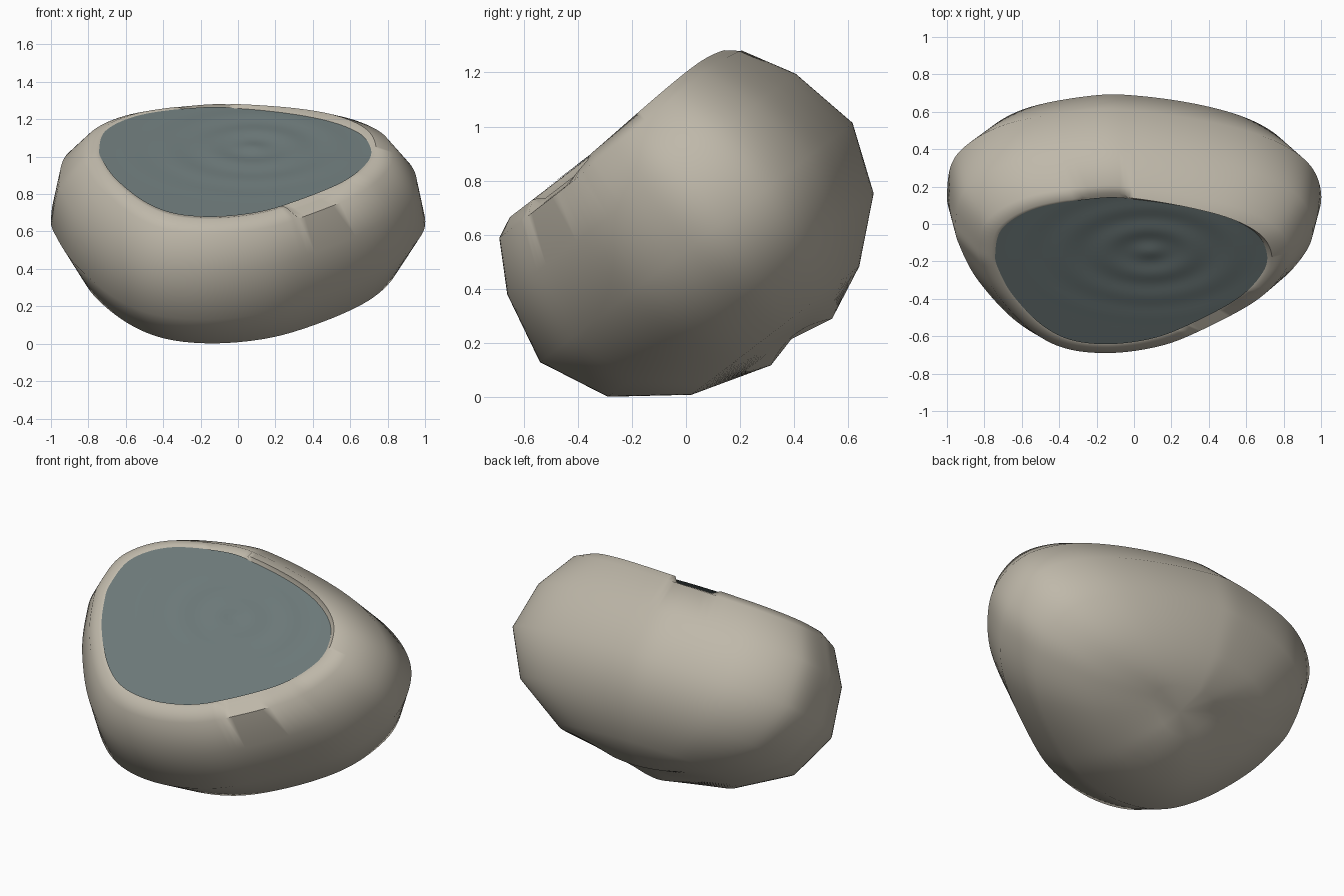
import bpy, bmesh, math
from mathutils import Vector

if "Cube" in bpy.data.objects:
    bpy.data.objects.remove(bpy.data.objects["Cube"])

# Rounded-triangle outline of the stone, normalised to +-1
KEY = [(-1, .23), (-.945, .59), (-.69, .865), (-.255, 1), (.02, .99), (.43, .88), (.73, .73),
       (.93, .51), (1, .23), (.96, -.04), (.78, -.38), (.43, -.73), (.16, -.92), (-.16, -1),
       (-.45, -.94), (-.67, -.72), (-.87, -.33), (-.97, 0)]
SUB = 8


def smooth_outline():
    pts = [Vector(p) for p in KEY]
    n, out = len(pts), []
    for i in range(n):
        a, b, c, d = (pts[(i + k) % n] for k in (-1, 0, 1, 2))
        for s in range(SUB):
            t = s / SUB
            out.append(.5 * (2 * b + (c - a) * t + (2 * a - 5 * b + 4 * c - d) * t * t
                             + (3 * b - a - 3 * c + d) * t ** 3))
    return out


OUT = smooth_outline()
TILT = math.atan(.765)
C, S = math.cos(TILT), math.sin(TILT)


def place(x, t, h):
    """x across, t up the slope, h along the face normal"""
    return Vector((x, C * t - S * h, S * t + C * h))


def loft(name, rings, first, last, color):
    bm = bmesh.new()
    loops = [[bm.verts.new(p) for p in r] for r in rings]
    n = len(OUT)
    for a, b in zip(loops, loops[1:]):
        for i in range(n):
            j = (i + 1) % n
            bm.faces.new((a[i], a[j], b[j], b[i]))
    for tip, loop in ((first, loops[0]), (last, loops[-1])):
        if tip is not None:
            v = bm.verts.new(tip)
            for i in range(n):
                bm.faces.new((loop[i], loop[(i + 1) % n], v))
    bmesh.ops.recalc_face_normals(bm, faces=bm.faces)
    me = bpy.data.meshes.new(name)
    bm.to_mesh(me)
    bm.free()
    ob = bpy.data.objects.new(name, me)
    bpy.context.collection.objects.link(ob)
    mat = bpy.data.materials.new(name + "_colour")
    mat.diffuse_color = (*color, 1)
    mat.use_nodes = True
    mat.node_tree.nodes["Principled BSDF"].inputs["Base Color"].default_value = mat.diffuse_color
    me.materials.append(mat)
    bpy.context.view_layer.objects.active = ob
    ob.select_set(True)
    bpy.ops.object.shade_smooth_by_angle(angle=math.radians(60))
    ob.select_set(False)
    return ob


def ring(w, tc, ht, h, xc=0.0, roundness=0.0):
    f = h if callable(h) else (lambda p: h)
    pts = []
    for p in OUT:
        q = p * (1 + roundness * (1 / p.length - 1))
        pts.append(place(xc + w * q.x, tc + ht * q.y, f(p)))
    return pts


def lift(p):
    # swelling at the back right
    return max(0, math.cos(math.atan2(p.y, p.x) - .75)) ** 3


def rim_height(p):
    # lip with two shallow chips
    if p.y > .5 and -.36 < p.x < -.04:
        return .9
    if p.y < 0 and .36 < p.x < .86:
        return .89 + .03 * max(0, (p.x - .66) / .2)
    return .924 + .03 * lift(p)


# Stone body: rings from the underside dimple up to the lip and shallow seat
body = [
    ring(.20, .462, .141, lambda p: -.06 - .037 * p.y ** 2),
    ring(.56, .41, .39, -.005, 0, .3),
    ring(.865, .387, .617, .177, 0, .2),
    ring(1.0, .3735, .723, .431),
    ring(.955, .3735, .667, .703),
    ring(.83, .373, .563, lambda p: .887 + .025 * lift(p)),
    ring(.75, .39, .502, rim_height, -.013),
    ring(.72, .39, .483, lambda p: min(.918, rim_height(p)), -.015),
    ring(.68, .39, .45, .9, -.015),
]
loft("stone_body", body, place(0, .44, -.066), place(0, .39, .9), (.52, .48, .40))

# Rippled water face
RC = Vector((.08, .52))
STEPS = 36


def ripple(q):
    d = math.hypot((q.x - RC.x) * .65, (q.y - RC.y))
    edge = max(0, 1 - d / .5)
    return .929 - .01 * (q.y + .1) + .004 * edge * math.cos(d * 2 * math.pi / .15)


water = []
for k in range(STEPS):
    f = 1 - k / STEPS
    row = []
    for p in OUT:
        q = RC.lerp(Vector((-.015 + .727 * p.x, .39 + .488 * p.y)), f)
        row.append(place(q.x, q.y, ripple(q)))
    water.append(row)
loft("water_face", water, None, place(RC.x, RC.y, ripple(RC)), (.15, .19, .19))
